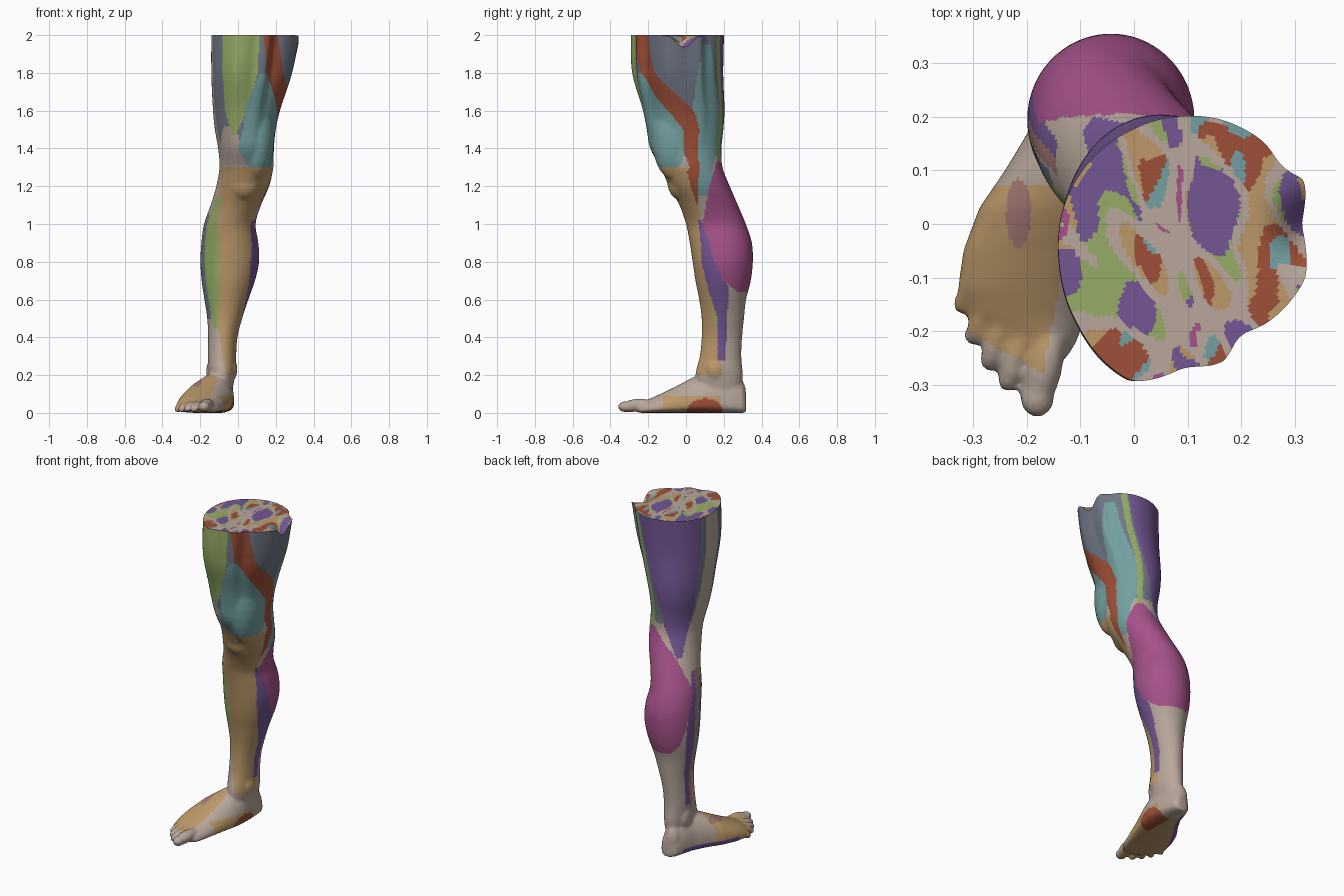
import bpy, bmesh, math
from mathutils import Vector, Matrix, noise

if "Cube" in bpy.data.objects:
    bpy.data.objects.remove(bpy.data.objects["Cube"])


def lin(r, g, b):
    f = lambda c: (c / 255 / 12.92) if c < 10 else ((c / 255 + 0.055) / 1.055) ** 2.4
    return (f(r), f(g), f(b), 1)


PALETTE = {"beige": (184, 167, 155), "tan": (188, 153, 106), "green": (150, 172, 102),
           "slate": (112, 119, 134), "teal": (116, 160, 161), "rust": (160, 80, 56),
           "purple": (116, 87, 148), "magenta": (165, 82, 137), "mauve": (166, 122, 116)}
NAMES = list(PALETTE)

# leg cross-sections: z, x min, x max, y min, y max
SECTIONS = [
    (0.12, -.14, -.03, .07, .29), (0.20, -.155, -.015, .05, .30), (0.30, -.16, -.01, .073, .293),
    (0.40, -.158, -.003, .083, .297), (0.50, -.163, .022, .083, .307), (0.60, -.178, .055, .07, .318),
    (0.70, -.193, .09, .05, .343), (0.80, -.199, .112, .035, .354), (0.90, -.194, .108, .02, .349),
    (1.00, -.18, .093, 0, .317), (1.10, -.145, .122, -.035, .275), (1.20, -.115, .165, -.09, .232),
    (1.30, -.098, .187, -.135, .193), (1.40, -.105, .19, -.19, .188), (1.50, -.123, .20, -.212, .198),
    (1.60, -.133, .222, -.235, .204), (1.80, -.143, .285, -.292, .197), (2.06, -.143, .33, -.30, .203)]

# thigh outline in unit form, by angle around the section
OUTLINE = [(-.39, -.98), (.03, -.86), (.33, -.84), (.46, -.62), (.67, -.55), (1, -.2), (.96, .2), (1, .52),
           (.81, .6), (.67, .8), (.29, .98), (.03, 1), (-.39, .9), (-.75, .65), (-.95, .32), (-.98, -.12),
           (-.83, -.56), (-.62, -.83)]
POLAR = sorted((math.atan2(y, x) % (2 * math.pi), math.hypot(x, y)) for x, y in OUTLINE)
POLAR = [(POLAR[-1][0] - 2 * math.pi, POLAR[-1][1])] + POLAR + [(POLAR[0][0] + 2 * math.pi, POLAR[0][1])]


def outline_radius(a):
    for (a0, r0), (a1, r1) in zip(POLAR, POLAR[1:]):
        if a0 <= a <= a1:
            return r0 + (r1 - r0) * (a - a0) / (a1 - a0)
    return 1


def section(z):
    """Smoothly interpolated centre and radii of the leg at height z."""
    S = SECTIONS
    z = min(max(z, S[0][0]), S[-1][0])
    i = max(k for k in range(len(S) - 1) if S[k][0] <= z)
    h = S[i + 1][0] - S[i][0]
    t = (z - S[i][0]) / h

    def slope(k, c):
        a, b = S[max(k - 1, 0)], S[min(k + 1, len(S) - 1)]
        return (b[c] - a[c]) / (b[0] - a[0])
    x0, x1, y0, y1 = [
        S[i][c] * (2 * t**3 - 3 * t**2 + 1) + S[i + 1][c] * (3 * t**2 - 2 * t**3)
        + h * (slope(i, c) * (t**3 - 2 * t**2 + t) + slope(i + 1, c) * (t**3 - t**2)) for c in (1, 2, 3, 4)]
    return (x0 + x1) / 2, (y0 + y1) / 2, (x1 - x0) / 2, (y1 - y0) / 2


def loft(bm, rings):
    """Closed tube through rings of points."""
    rows = [[bm.verts.new(p) for p in r] for r in rings]
    for a, b in zip(rows, rows[1:]):
        for i in range(len(a)):
            j = (i + 1) % len(a)
            bm.faces.new((a[i], a[j], b[j], b[i]))
    bm.faces.new(rows[0][::-1])
    bm.faces.new(rows[-1])


def blob(bm, centre, radii, rot=None):
    m = Matrix.Translation(centre) @ (rot or Matrix()) @ Matrix.Diagonal((*radii, 1))
    bmesh.ops.create_uvsphere(bm, u_segments=24, v_segments=14, radius=1, matrix=m)


bm = bmesh.new()
N = 64
ANG = [2 * math.pi * i / N for i in range(N)]

# thigh and shin
rings = []
for k in range(66):
    z = .12 + k * 1.94 / 65
    cx, cy, rx, ry = section(z)
    w = min(max((z - 1.42) / .4, 0), 1)
    rad = [1 + w * (outline_radius(a) - 1) for a in ANG]
    rings.append([(cx + rx * r * math.cos(a), cy + ry * r * math.sin(a), z) for a, r in zip(ANG, rad)])
loft(bm, rings)

# foot: y, x min, x max, top height
FOOT = [(.318, -.115, -.06, .10), (.30, -.145, -.042, .15), (.25, -.168, -.03, .20),
        (.18, -.192, -.022, .215), (.10, -.24, -.02, .215), (.03, -.288, -.03, .185),
        (-.05, -.318, -.055, .142), (-.12, -.328, -.075, .108), (-.17, -.312, -.09, .084),
        (-.22, -.262, -.106, .064), (-.25, -.225, -.125, .05)]
rings = []
for y, x0, x1, top in FOOT:
    cx, rx, mid = (x0 + x1) / 2, (x1 - x0) / 2, top * 0.3
    ring = []
    for a in ANG:
        c, s = math.cos(a), math.sin(a)
        skew = 0.25 * rx * max(s, 0) if y < .12 else 0
        z = mid + (top - mid) * s if s > 0 else mid * (1 - abs(s) ** 0.5)
        ring.append((cx + rx * c + skew * (1 - abs(c)), y, z))
    rings.append(ring)
loft(bm, rings)

# toes: base, tip, radius
for base, tip, r in [((-.15, -.19), (-.186, -.350), .034), ((-.20, -.18), (-.240, -.312), .022),
                     ((-.235, -.15), (-.275, -.272), .021), ((-.262, -.11), (-.305, -.225), .020),
                     ((-.28, -.06), (-.326, -.165), .020)]:
    d = Vector((tip[0] - base[0], tip[1] - base[1], -.03))
    mid = Vector((*base, .055)) + d * .5
    blob(bm, mid, (r, d.length / 2, r), Vector((0, 1, 0)).rotation_difference(d).to_matrix().to_4x4())
    blob(bm, (tip[0] - d.x * .16, tip[1] - d.y * .16, r * .95), (r * .95, r * 1.05, r * .85))

# muscle bulges, kneecap, ankle bones
blob(bm, (.10, -.06, 1.48), (.095, .125, .25))
blob(bm, (.03, -.035, 1.23), (.085, .065, .10))
blob(bm, (-.035, .155, .23), (.032, .05, .06))
blob(bm, (-.142, .20, .215), (.027, .05, .065))
blob(bm, (-.10, .27, .10), (.05, .048, .09))
bmesh.ops.recalc_face_normals(bm, faces=bm.faces)

mesh = bpy.data.meshes.new("leg_rough")
bm.to_mesh(mesh)
bm.free()
leg = bpy.data.objects.new("leg", mesh)
bpy.context.collection.objects.link(leg)

# fuse everything into one skin
rm = leg.modifiers.new("fuse", 'REMESH')
rm.mode = 'VOXEL'
rm.voxel_size = 0.0085
sm = leg.modifiers.new("soften", 'SMOOTH')
sm.factor, sm.iterations = 0.5, 7
fused = bpy.data.meshes.new_from_object(leg.evaluated_get(bpy.context.evaluated_depsgraph_get()))
leg.modifiers.clear()
leg.data = fused
fused.name = "leg"
fused.materials.clear()
for name in NAMES:
    m = bpy.data.materials.new(name)
    m.diffuse_color = lin(*PALETTE[name])
    m.use_nodes = True
    m.node_tree.nodes["Principled BSDF"].inputs["Base Color"].default_value = m.diffuse_color
    fused.materials.append(m)

bm = bmesh.new()
bm.from_mesh(fused)
low = min(v.co.z for v in bm.verts)
bmesh.ops.translate(bm, verts=bm.verts, vec=(0, 0, -low))
bmesh.ops.bisect_plane(bm, geom=bm.verts[:] + bm.edges[:] + bm.faces[:], plane_co=(0, 0, 2),
                       plane_no=(0, 0, 1), clear_outer=True)

# cut surface at the top, filled with shrinking rings
cap = set()
edges = [e for e in bm.edges if e.is_boundary]
centre = Vector((.095, -.045, 2))
RINGS = 30
for i in range(RINGS):
    ext = bmesh.ops.extrude_edge_only(bm, edges=edges)["geom"]
    cap.update(g for g in ext if isinstance(g, bmesh.types.BMFace))
    edges = [g for g in ext if isinstance(g, bmesh.types.BMEdge)]
    k = (RINGS - i - 1.0 + .02) / (RINGS - i + .02)
    for v in [g for g in ext if isinstance(g, bmesh.types.BMVert)]:
        v.co = centre + (v.co - centre) * k
cap.update(bmesh.ops.contextual_create(bm, geom=edges)["faces"])
bmesh.ops.recalc_face_normals(bm, faces=bm.faces)

# painted muscles: colour, then rows of (z, from angle, to angle); 0 = front, 90 = inner side
THIGH = [
    ("purple", [(2.1, 150, 250), (1.6, 165, 248), (1.35, 190, 245), (1.18, 222, 236)]),
    ("beige", [(2.1, 258, 284), (1.6, 258, 290), (1.3, 245, 300)]),
    ("beige", [(1.52, 318, 342), (1.4, 290, 352), (1.3, 285, 350)]),
    ("green", [(2.1, 312, 366), (1.8, 316, 370), (1.6, 321, 363), (1.47, 336, 342)]),
    ("teal", [(1.95, 122, 135), (1.75, 112, 142), (1.6, 104, 150), (1.4, 104, 152), (1.15, 80, 108)]),
    ("green", [(2.1, 142, 150), (1.6, 150, 160), (1.3, 152, 165)]),
    ("teal", [(1.8, 14, 28), (1.65, 0, 65), (1.5, -4, 90), (1.4, -16, 88), (1.33, -5, 78), (1.28, 15, 55)]),
    ("rust", [(2.1, 6, 32), (1.8, 26, 58), (1.6, 68, 105), (1.5, 88, 112), (1.3, 86, 106),
              (1.2, 56, 88), (1.1, 34, 70), (1.07, 38, 55)])]
SHIN = [
    ("tan", [(1.3, -70, 80), (1.0, -40, 60), (.6, -40, 80), (.35, -5, 85), (.2, 20, 100)]),
    ("slate", [(1.05, 285, 300), (.5, 280, 310)]),
    ("purple", [(1.1, 258, 270), (.7, 245, 272), (.3, 250, 272)]),
    ("mauve", [(1.1, 270, 282), (.7, 268, 280), (.28, 266, 278)]),
    ("green", [(1.15, 298, 315), (.9, 299, 340), (.6, 305, 343), (.45, 320, 338)]),
    ("green", [(.8, 50, 58), (.6, 60, 72), (.45, 68, 74)]),
    ("purple", [(1.02, 55, 62), (.8, 45, 78), (.65, 55, 105), (.5, 75, 102), (.28, 82, 104)]),
    ("magenta", [(1.33, 150, 165), (1.2, 108, 215), (1.1, 85, 240), (1.0, 62, 260), (.8, 74, 246),
                 (.7, 90, 232), (.64, 125, 205)])]


def inside(rows, z, u):
    for (za, a0, a1), (zb, b0, b1) in zip(rows, rows[1:]):
        if zb <= z <= za:
            t = (za - z) / (za - zb)
            lo, hi = a0 + (b0 - a0) * t, a1 + (b1 - a1) * t
            return (u - lo) % 360 <= hi - lo
    return False


def foot_colour(p, n):
    x, y, z = p
    if (y - .10) ** 2 / .0085 + (z - .01) ** 2 / .0045 < 1 and x > -.10:
        return "rust"
    if z < .05 and -.06 < y < .26 and n.x < -.3:
        return "purple"
    if n.z < -.5:
        return "tan" if y < .2 else "beige"
    if (x + .215) ** 2 / .0005 + (y - .02) ** 2 / .0042 < 1:
        return "mauve"
    if -.12 < y < .18 and n.x > .3 and z < .09:
        return "tan"
    if y < .07 and x < -.115 - max(0, -y) * .2 and y > -.19 - (x + .33) * .55:
        return "tan"
    return "beige"


def cap_colour(p):
    a = noise.noise(Vector((p.x * 13 + p.y * 7, p.y * 6 - p.x * 3, 1.7)))
    b = noise.noise(Vector((p.x * 11 - p.y * 3, p.y * 7 + p.x * 5, 8.3)))
    if abs(a) < .13 and abs(b) < .3:
        return "beige"
    wheel = ["purple", "tan", "magenta", "beige", "teal", "rust", "tan", "beige", "green", "purple"]
    return wheel[int((math.atan2(b, a) / (2 * math.pi) + .5) * 9.99)]


for f in bm.faces:
    p = f.calc_center_median()
    f.smooth = f not in cap
    if f in cap:
        name = cap_colour(p)
    elif p.z < .2:
        name = foot_colour(p, f.normal)
    else:
        cx, cy, rx, ry = section(p.z)
        u = math.degrees(math.atan2((p.x - cx) / rx, -(p.y - cy) / ry))
        name = "slate" if p.z > 1.36 else "beige"
        for colour, rows in THIGH + SHIN:
            if inside(rows, p.z, u):
                name = colour
    f.material_index = NAMES.index(name)

# dip in the inner rim, sharp edge around the cut
for v in bm.verts:
    if v.co.z > 1.75:
        r2 = (v.co.x - .33) ** 2 + (v.co.y + .01) ** 2
        v.co.z -= .07 * math.exp(-r2 / .003) * (v.co.z - 1.75) / .25
for e in bm.edges:
    if len(e.link_faces) == 2 and (e.link_faces[0] in cap) != (e.link_faces[1] in cap):
        e.smooth = False
bm.to_mesh(fused)
bm.free()
